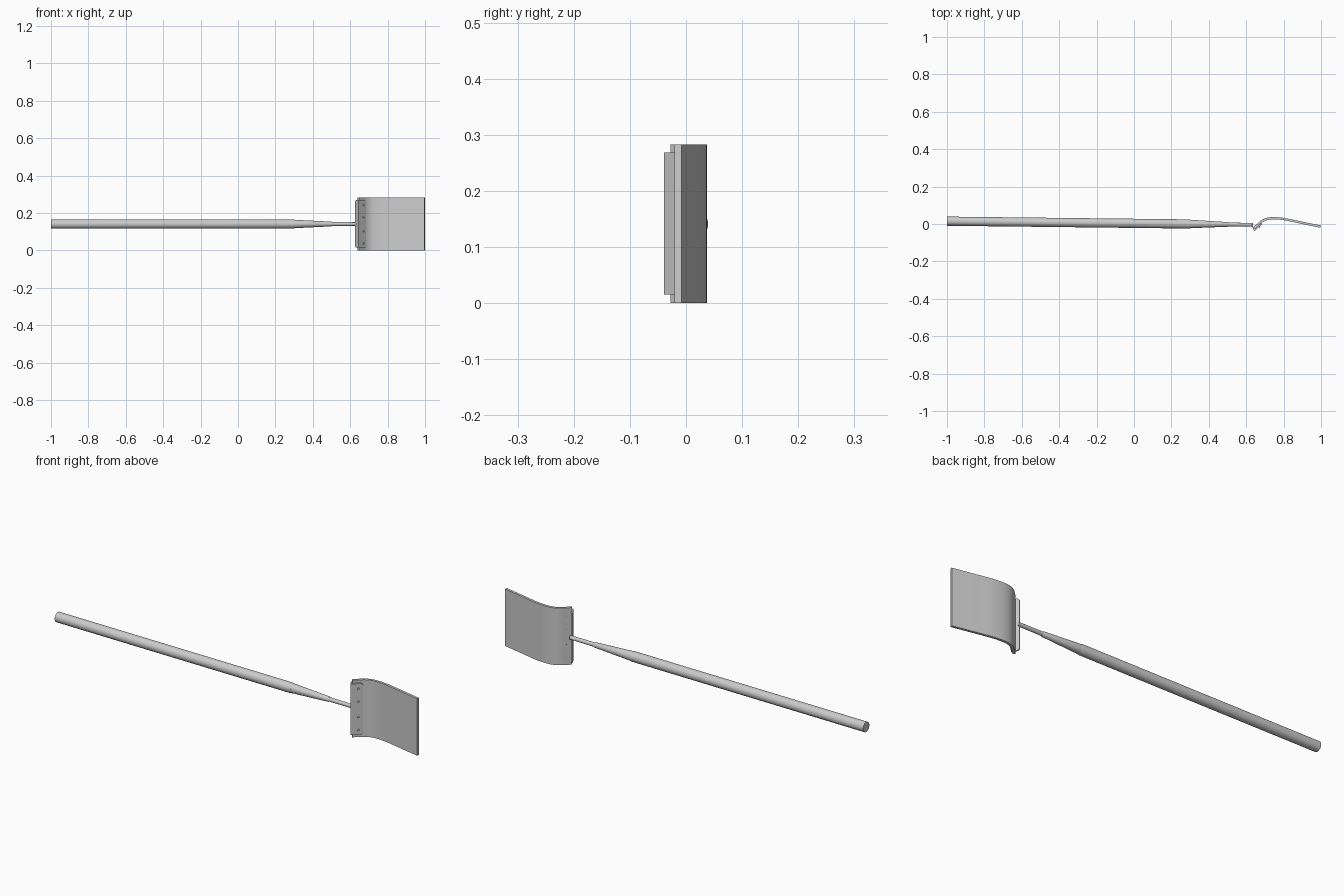
import bpy, bmesh, math
from mathutils import Vector

if "Cube" in bpy.data.objects:
    bpy.data.objects.remove(bpy.data.objects["Cube"])

ZC = 0.141          # handle axis height
H = 0.283           # blade height


def finish(name, bm, angle=35):
    bmesh.ops.recalc_face_normals(bm, faces=bm.faces)
    me = bpy.data.meshes.new(name)
    bm.to_mesh(me)
    bm.free()
    ob = bpy.data.objects.new(name, me)
    bpy.context.collection.objects.link(ob)
    bpy.ops.object.select_all(action='DESELECT')
    ob.select_set(True)
    bpy.context.view_layer.objects.active = ob
    bpy.ops.object.shade_smooth_by_angle(angle=math.radians(angle))
    return ob


def axis_y(x):
    # handle leans slightly in y
    return 0.015 - 0.0115 * (x + 1)


def turned(name, profile, n=40):
    # stacked rings of (x, radius) along the handle axis
    bm = bmesh.new()
    rings = []
    for x, r in profile:
        rings.append([bm.verts.new((x, axis_y(x) + r * math.cos(2 * math.pi * i / n),
                                    ZC + r * math.sin(2 * math.pi * i / n))) for i in range(n)])
    for a, b in zip(rings, rings[1:]):
        for i in range(n):
            bm.faces.new((a[i], a[(i + 1) % n], b[(i + 1) % n], b[i]))
    bm.faces.new(rings[0])
    bm.faces.new(rings[-1])
    return finish(name, bm)


def plate(name, pts, thick, margins):
    # bent sheet: centreline in xy with thickness, upright in z
    bm = bmesh.new()
    pts = [Vector(p) for p in pts]
    rows = []
    for i, p in enumerate(pts):
        d0 = (p - pts[i - 1]).normalized() if i else (pts[1] - p).normalized()
        d1 = (pts[i + 1] - p).normalized() if i < len(pts) - 1 else d0
        t = (d0 + d1).normalized()
        n = Vector((-t.y, t.x)) * (thick / 2 / max(0.5, t.dot(d0)))
        m = margins[i]
        a, b = p + n, p - n
        rows.append([bm.verts.new((q.x, q.y, z)) for q, z in
                     ((a, m), (a, H - m), (b, H - m), (b, m))])
    for a, b in zip(rows, rows[1:]):
        for i in range(4):
            bm.faces.new((a[i], a[(i + 1) % 4], b[(i + 1) % 4], b[i]))
    bm.faces.new(rows[0])
    bm.faces.new(rows[-1])
    return finish(name, bm)


def spline(pts, steps=8):
    # Catmull-Rom through the points
    p = [Vector(q) for q in pts]
    p = [2 * p[0] - p[1]] + p + [2 * p[-1] - p[-2]]
    out = []
    for i in range(1, len(p) - 2):
        a, b, c, d = p[i - 1:i + 3]
        for s in range(steps):
            t = s / steps
            out.append(0.5 * (2 * b + (c - a) * t + (2 * a - 5 * b + 4 * c - d) * t * t
                              + (3 * b - a - 3 * c + d) * t ** 3))
    return out + [p[-2]]


# wooden handle, tapered ferrule and thin tang
turned("handle", [(-1, 0.0245), (0.29, 0.0245), (0.305, 0.0225)])
turned("ferrule", [(0.28, 0.022), (0.305, 0.0223), (0.50, 0.0125), (0.505, 0.0105)])
turned("tang", [(0.49, 0.0100), (0.637, 0.0095)], 24)

# curved blade
curve = spline([(0.6425, -0.0232), (0.662, -0.0045), (0.682, 0.013), (0.708, 0.026),
                (0.745, 0.031), (0.80, 0.0265), (0.87, 0.0125), (0.935, -0.001), (0.998, -0.014)])
plate("blade", curve, 0.0125, [0] * len(curve))

# folded bracket with clipped corners
plate("bracket", [(0.629, -0.003), (0.633, -0.011), (0.645, -0.0335), (0.677, -0.003), (0.683, 0.003)],
      0.007, [0.021, 0.015, 0.015, 0.015, 0.021])

# rivets clamping bracket and blade
axis = Vector((0.7071, -0.7071, 0))
for k, z in enumerate((0.037, 0.102, 0.178, 0.243)):
    bm = bmesh.new()
    rot = axis.to_track_quat('Z', 'Y').to_matrix().to_4x4()
    bmesh.ops.create_uvsphere(bm, u_segments=16, v_segments=10, radius=1)
    for v in bm.verts:
        v.co = Vector((v.co.x * 0.006, v.co.y * 0.006, v.co.z * 0.0125))
    bm.transform(rot)
    bmesh.ops.translate(bm, vec=(0.6655, -0.0085, z), verts=bm.verts)
    finish(f"rivet_{k + 1}", bm, 60)
